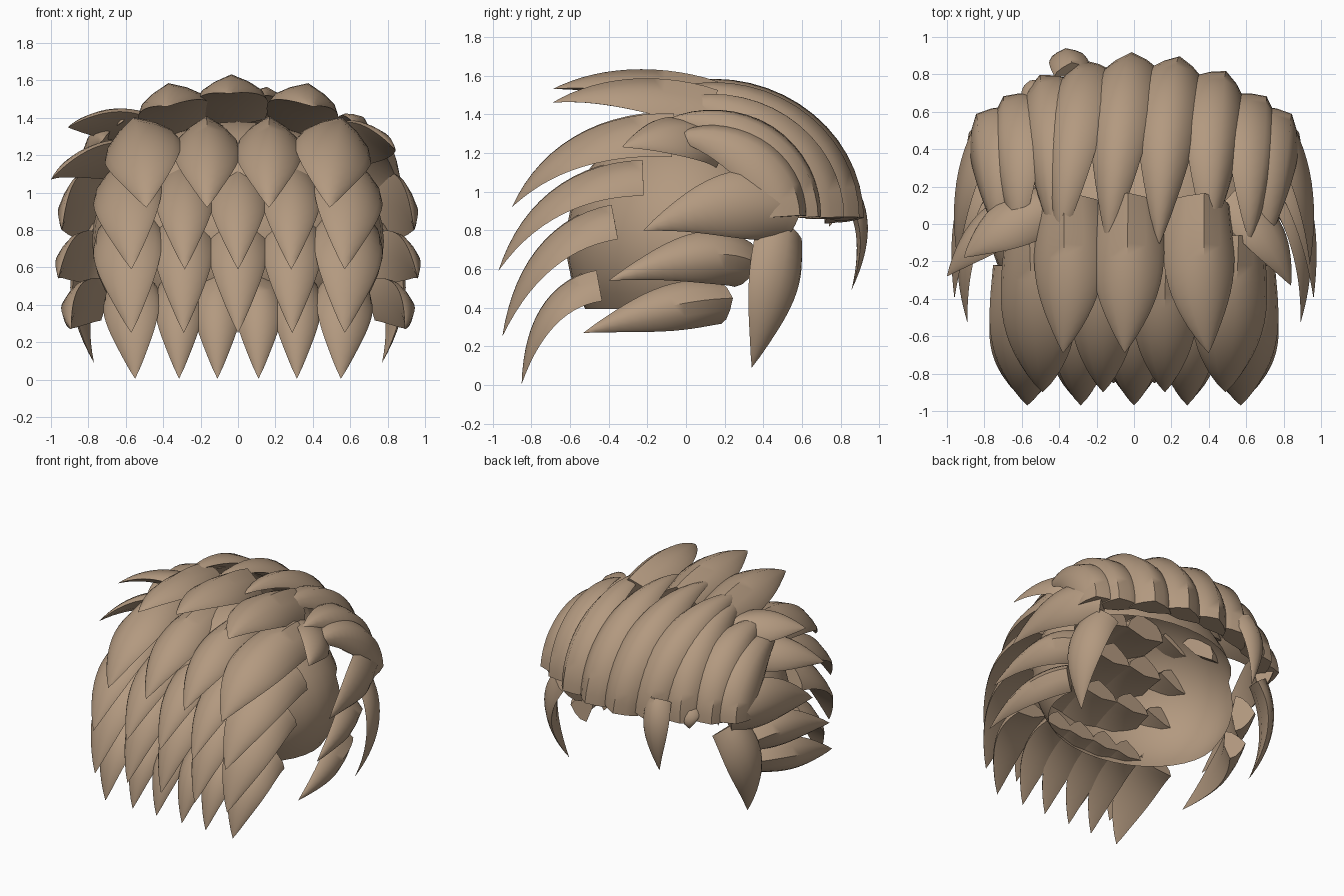
import bpy, bmesh, math
from mathutils import Vector

if "Cube" in bpy.data.objects:
    bpy.data.objects.remove(bpy.data.objects["Cube"])

mat = bpy.data.materials.new("tan hair")
mat.diffuse_color = (0.45, 0.32, 0.215, 1)
mat.use_nodes = True
mat.node_tree.nodes["Principled BSDF"].inputs["Base Color"].default_value = mat.diffuse_color

# ridged arch section: (across, up)
SECTION = [(-1, 0), (-.86, .36), (-.5, .70), (0, 1), (.5, .70), (.86, .36), (1, 0), (0, -.2)]


def finish(bm, name, angle):
    me = bpy.data.meshes.new(name)
    bmesh.ops.recalc_face_normals(bm, faces=bm.faces)
    bm.to_mesh(me)
    bm.free()
    ob = bpy.data.objects.new(name, me)
    bpy.context.collection.objects.link(ob)
    me.materials.append(mat)
    bpy.ops.object.select_all(action='DESELECT')
    ob.select_set(True)
    bpy.context.view_layer.objects.active = ob
    bpy.ops.object.shade_smooth_by_angle(angle=math.radians(angle))
    return ob


def bezier(a, b, c, n=14):
    a, b, c = Vector(a), Vector(b), Vector(c)
    return [a*(1-t)**2 + b*2*t*(1-t) + c*t*t for t in (i/n for i in range(n+1))]


def lock(name, pts, w, h, center=(0, 0, .8), wp=2.4, hp=1.5):
    """Sweep the ridged section from a blunt root to a pointed tip."""
    bm = bmesh.new()
    center = Vector(center)
    n = len(pts) - 1
    rings = []
    for i in range(n):
        t = i / n
        tan = (pts[i+1] - pts[max(i-1, 0)]).normalized()
        out = pts[i] - center
        out = (out - tan*out.dot(tan)).normalized()
        side = tan.cross(out)
        ww = w * (.88 + .13*math.sin(math.pi*min(t*1.2, 1))) * (1 - t**wp)
        hh = h * (1 - t**hp)
        rings.append([bm.verts.new(pts[i] + side*(u*ww) + out*(v*hh)) for u, v in SECTION])
    tip = bm.verts.new(pts[-1])
    k = len(SECTION)
    for r, s in zip(rings, rings[1:]):
        for j in range(k):
            bm.faces.new((r[j], r[(j+1) % k], s[(j+1) % k], s[j]))
    for j in range(k):
        bm.faces.new((rings[-1][j], rings[-1][(j+1) % k], tip))
    bm.faces.new(rings[0])
    return finish(bm, name, 50)


# open skull cap under the locks
bm = bmesh.new()
bmesh.ops.create_uvsphere(bm, u_segments=36, v_segments=22, radius=1)
for v in bm.verts:
    v.co = Vector((v.co.x*.78, v.co.y*.62, .74 + v.co.z*.64))
gone = []
for f in bm.faces:
    c = f.calc_center_median()
    if c.z < .36 or (c.y > .2 and c.z < .95) or (c.y > .05 and c.z < .45):
        gone.append(f)
bmesh.ops.delete(bm, geom=gone, context='FACES')
finish(bm, "skull_cap", 60)

# rows of downward locks: xs, root, bend, tip (y, z), width, height
ROWS = [
    ((-.49, -.165, .165, .49), (-.07, 1.23), (-.6, 1.27), (-.9, .92), .185, .18),
    ((-.57, -.285, 0, .285, .57), (-.22, 1.03), (-.72, 1.03), (-.97, .59), .165, .14),
    ((-.57, -.29, 0, .29, .57), (-.36, .8), (-.77, .74), (-.95, .25), .165, .14),
    ((-.55, -.315, -.11, .11, .315, .55), (-.44, .47), (-.74, .43), (-.85, .005), .135, .13),
]
for r, (xs, a, b, c, w, h) in enumerate(ROWS):
    for i, x in enumerate(xs):
        edge = abs(x) > .45
        m = 1.04 if edge else 1
        pts = bezier((x*m, *a), (x*m, *b), (x, *c))
        lock(f"row_{r+1}_lock_{i+1}", pts, w*(1.16 if edge else 1), h,
             (x*(.7 if edge else .95), .1, a[1]-.6), wp=3.6)

# crown locks swept towards -y
for i, (x, xt, zr, zt) in enumerate([(-.34, -.38, 1.35, 1.46), (-.03, -.05, 1.39, 1.53), (.34, .4, 1.35, 1.46)]):
    lock(f"crown_lock_{i+1}", bezier((x, .1, zr), (x, -.34, zr+.17), (xt, -.69, zt)), .2, .19,
         (x*.6, -.2, .7), wp=3)

# fringe bands rising from the brow and ending in tips on the crown
FRINGE = [(-.75, .50, -.72), (-.62, .58, -.62), (-.45, .68, -.42), (-.24, .75, -.4), (-.01, .79, -.14),
          (.22, .77, .13), (.44, .7, .4), (.63, .58, .62), (.75, .50, .72)]
for i, (x, y, xt) in enumerate(FRINGE):
    rise = .66*math.sqrt(1 - (x/.95)**2)
    pts = []
    for j in range(17):
        t = j/16
        a = math.radians(-2 + 98*t)
        pts.append(Vector((x + (xt-x)*t, y*math.cos(a) - .04*t, .88 + rise*math.sin(a))))
    lock(f"fringe_band_{i+1}", pts, .175, .13, (x*.3, 0, .85), wp=3.5, hp=3)

# upper side locks flicking outward, uneven left and right
for i, (a, b, c) in enumerate([
        ((.52, .1, 1.22), (.74, -.05, 1.33), (.84, -.33, 1.23)),
        ((-.5, .1, 1.14), (-.82, -.02, 1.23), (-1.0, -.28, 1.07)),
        ((-.45, .08, 1.30), (-.72, 0, 1.41), (-.91, -.18, 1.35))]):
    lock(f"upper_side_lock_{i+1}", bezier(a, b, c), .16, .12, (0, 0, .7), wp=3)

# side locks, mirrored: root, bend, tip, width, height
SIDES = [
    ("temple_lock", (.70, .52, .9), (.92, .25, 1.0), (.94, -.22, .80), .19, .13),
    ("cheek_lock", (.70, .28, .63), (.92, .1, .72), (.96, -.40, .54), .145, .14),
    ("jaw_lock", (.72, .17, .43), (.92, -.1, .42), (.89, -.53, .27), .13, .13),
    ("sideburn_lock", (.70, .48, .78), (.92, .47, .5), (.77, .34, .09), .155, .1),
]
for name, a, b, c, w, h in SIDES:
    for s, tag in ((1, "right"), (-1, "left")):
        pts = bezier(*[(p[0]*s, p[1], p[2]) for p in (a, b, c)])
        lock(f"{name}_{tag}", pts, w, h, (0, .1, a[2]-.08), wp=2.8)

# loose strands hanging below the fringe
lock("loose_strand_long", bezier((-.33, .80, 1.0), (-.37, .95, .82), (-.37, .855, .49)), .11, .08, (-.25, 0, .75))
lock("loose_strand_short", bezier((-.5, .64, .98), (-.56, .78, .9), (-.55, .74, .82)), .08, .05, (-.2, 0, .8))
